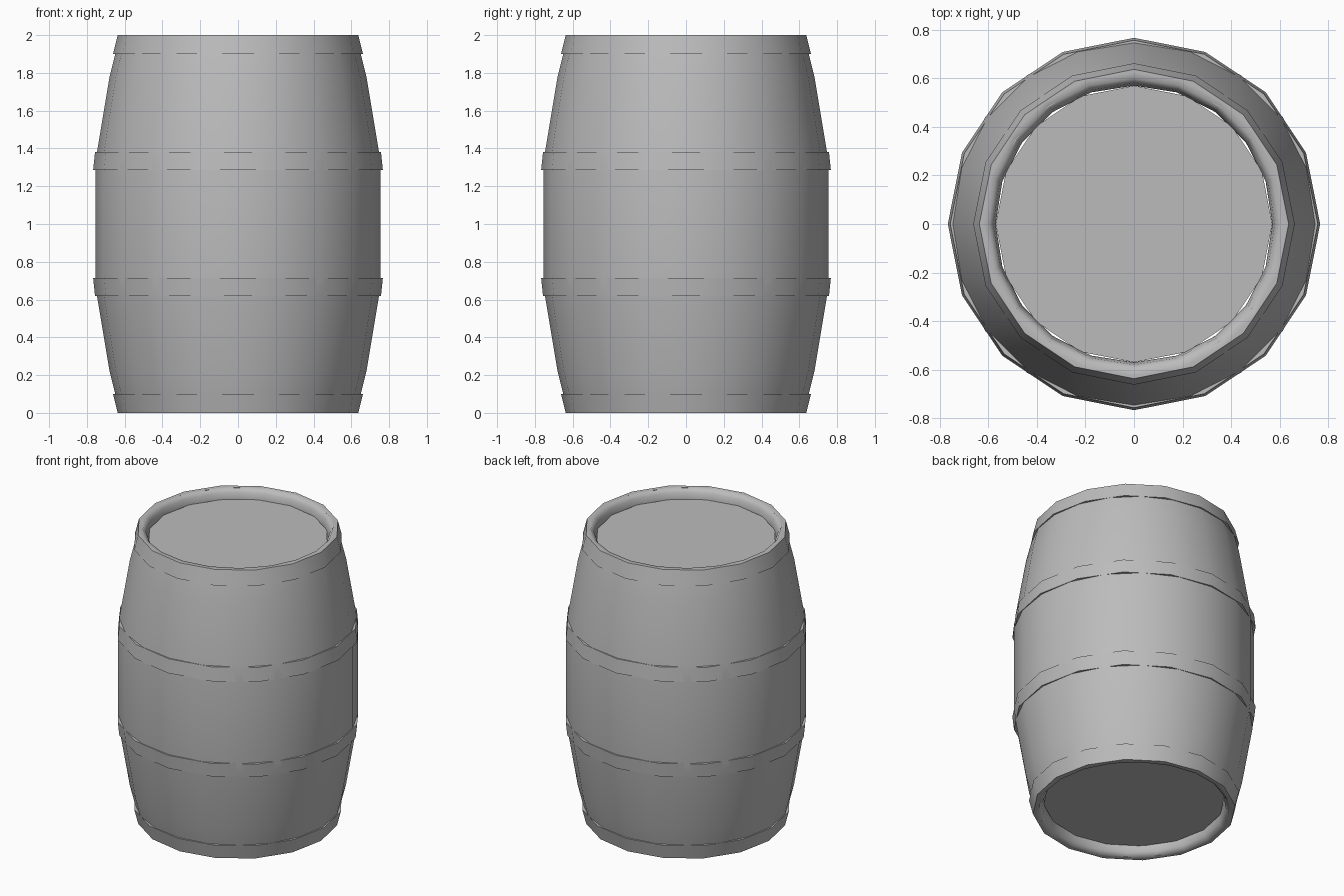
import bpy, math

cube = bpy.data.objects.get("Cube")
if cube:
    bpy.data.objects.remove(cube, do_unlink=True)

grey = bpy.data.materials.new("barrel grey")
grey.use_nodes = True
grey.diffuse_color = (0.5, 0.5, 0.5, 1)
grey.node_tree.nodes["Principled BSDF"].inputs["Base Color"].default_value = (0.5, 0.5, 0.5, 1)


def add_object(name, verts, faces, angle):
    mesh = bpy.data.meshes.new(name)
    mesh.from_pydata(verts, [], faces)
    mesh.materials.append(grey)
    obj = bpy.data.objects.new(name, mesh)
    bpy.context.collection.objects.link(obj)
    bpy.ops.object.select_all(action='DESELECT')
    obj.select_set(True)
    bpy.context.view_layer.objects.active = obj
    bpy.ops.object.shade_smooth_by_angle(angle=math.radians(angle))
    return obj


def circle(radius, z, sides):
    turn = 2 * math.pi / sides
    return [(radius * math.cos(i * turn), radius * math.sin(i * turn), z) for i in range(sides)]


def lathe(name, profile, sides, angle=40):
    """Spin a closed (radius, z) profile, listed upwards along its outside."""
    verts = [v for r, z in profile for v in circle(r, z, sides)]
    rings = len(profile)
    faces = []
    for k in range(rings):
        a, b = k * sides, (k + 1) % rings * sides
        for i in range(sides):
            j = (i + 1) % sides
            faces.append((a + i, a + j, b + j, b + i))
    return add_object(name, verts, faces, angle)


# Staves: bulging wall with a rounded lip and a hollow inside
upper = [(0.755, 1.30), (0.745, 1.39), (0.68, 1.78), (0.65, 1.90), (0.625, 2.0),
         (0.60, 2.0), (0.58, 1.975), (0.57, 1.92), (0.70, 1.35)]
lower = [(r, 2 - z) for r, z in reversed(upper)]
lathe("barrel_staves", lower + upper, 20, 60)


# Hoops: mirrored pairs around the middle and at the ends
def hoop_pair(name, wide, low, narrow, high):
    outer = [(wide, low), (narrow, high), (narrow - 0.03, high), (wide - 0.03, low)]
    lathe("upper_" + name, outer, 16)
    lathe("lower_" + name, [(r, 2 - z) for r, z in reversed(outer)], 16)


hoop_pair("middle_hoop", 0.767, 1.285, 0.757, 1.38)
hoop_pair("end_hoop", 0.662, 1.90, 0.637, 2.0)

# Heads: flat recessed lids
lid = list(range(16))
add_object("top_head", circle(0.57, 1.935, 16), [lid], 30)
add_object("bottom_head", circle(0.57, 0.065, 16), [lid[::-1]], 30)
